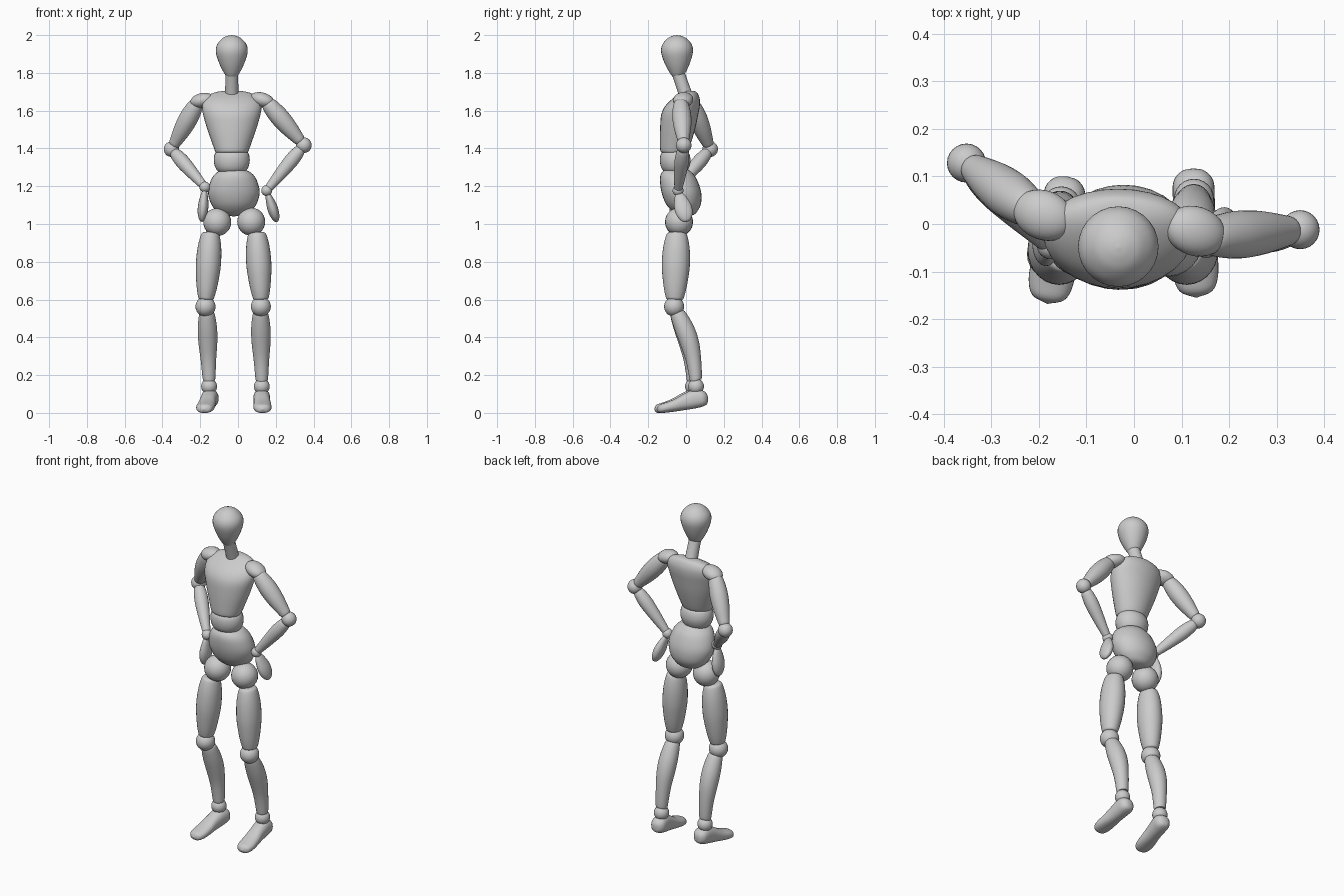
import bpy, bmesh, math
from mathutils import Vector as V

SEG = 28


def spline(keys, steps=5):
    """Catmull-Rom resampling of a list of tuples."""
    k = [V(p) for p in keys]
    k = [2 * k[0] - k[1]] + k + [2 * k[-1] - k[-2]]
    out = []
    for i in range(1, len(k) - 2):
        a, b, c, d = k[i - 1:i + 3]
        for s in range(steps):
            t = s / steps
            out.append(0.5 * (2 * b + (c - a) * t + (2 * a - 5 * b + 4 * c - d) * t * t
                              + (3 * b - a - 3 * c + d) * t ** 3))
    return out + [k[-2]]


def loft(name, rings, power=1.0):
    """Skin elliptical rings given as (centre, half axis u, half axis v)."""
    bm = bmesh.new()
    shape = lambda w: math.copysign(abs(w) ** power, w)
    loops = []
    for c, u, v in rings:
        loops.append([bm.verts.new(c + u * shape(math.cos(a)) + v * shape(math.sin(a)))
                      for a in (2 * math.pi * i / SEG for i in range(SEG))])
    for lo, hi in zip(loops, loops[1:]):
        for i in range(SEG):
            j = (i + 1) % SEG
            bm.faces.new((lo[i], lo[j], hi[j], hi[i]))
    bm.faces.new(loops[0][::-1])
    bm.faces.new(loops[-1])
    bmesh.ops.remove_doubles(bm, verts=bm.verts, dist=1e-4)
    bmesh.ops.recalc_face_normals(bm, faces=bm.faces)
    me = bpy.data.meshes.new(name)
    bm.to_mesh(me)
    bm.free()
    ob = bpy.data.objects.new(name, me)
    bpy.context.collection.objects.link(ob)
    return ob


def limb(name, p0, p1, profile, wide=(1, 0, 0), flat=1.0, bow=(0, 0, 0)):
    """Profile of (t, radius) turned about p0-p1; flat scales across 'wide'."""
    p0, p1, wide = V(p0), V(p1), V(wide)
    axis = (p1 - p0).normalized()
    u = (wide - axis * wide.dot(axis)).normalized()
    v = axis.cross(u)
    rings = []
    for t, r in [(p[0], max(p[1], 0)) for p in profile]:
        c = p0.lerp(p1, t) + V(bow) * math.sin(math.pi * min(max(t, 0), 1))
        rings.append((c, u * r, v * r * flat))
    return loft(name, rings)


def curve2(keys):
    return [(p.x, p.y) for p in spline([(t, r, 0) for t, r in keys])]


def oval(r):
    return [(0.5 - 0.5 * math.cos(a), r * math.sin(a))
            for a in (math.pi * i / 14 for i in range(15))]


def ball(name, c, r):
    bpy.ops.mesh.primitive_uv_sphere_add(segments=24, ring_count=14, radius=r, location=c)
    bpy.context.object.name = name


def body(name, cx, keys):
    """Horizontal rings (z, half width, y front, y back)."""
    rings = []
    for z, rx, y0, y1 in spline(keys, 4):
        rings.append((V((cx, (y0 + y1) / 2, z)), V((max(rx, 0), 0, 0)),
                      V((0, max(y1 - y0, 0) / 2, 0))))
    loft(name, rings)


# head and neck
limb("head", (-0.033, -0.043, 1.772), (-0.033, -0.05, 2.0),
     curve2([(0, 0), (0.02, 0.022), (0.12, 0.041), (0.35, 0.067), (0.6, 0.084),
             (0.78, 0.078), (0.92, 0.051), (0.98, 0.024), (1, 0)]))
limb("neck", (-0.033, 0.01, 1.65), (-0.033, -0.045, 1.81),
     [(0, 0.037), (0.3, 0.035), (0.7, 0.034), (1, 0.034)])

# chest, waist and pelvis
body("chest", -0.033, [(1.378, 0.083, -0.128, 0.0), (1.39, 0.09, -0.136, 0.012),
                       (1.44, 0.108, -0.138, 0.03), (1.51, 0.132, -0.137, 0.05),
                       (1.58, 0.152, -0.131, 0.065), (1.625, 0.158, -0.11, 0.073),
                       (1.66, 0.147, -0.075, 0.073), (1.687, 0.115, -0.035, 0.064),
                       (1.702, 0.065, -0.005, 0.05), (1.706, 0, 0.022, 0.022)])
body("waist", -0.033, [(1.262, 0, -0.055, -0.055), (1.268, 0.055, -0.1, -0.01),
                       (1.29, 0.082, -0.127, 0.012), (1.33, 0.095, -0.138, 0.024),
                       (1.37, 0.09, -0.133, 0.018), (1.388, 0.07, -0.11, 0),
                       (1.394, 0, -0.055, -0.055)])
body("pelvis", -0.022, [(1.04, 0, 0.0, 0.0), (1.048, 0.055, -0.04, 0.04),
                        (1.07, 0.093, -0.075, 0.062), (1.11, 0.122, -0.108, 0.08),
                        (1.17, 0.137, -0.13, 0.08), (1.235, 0.12, -0.138, 0.058),
                        (1.27, 0.093, -0.13, 0.033), (1.286, 0.06, -0.108, 0.01),
                        (1.291, 0, -0.05, -0.05)])

THIGH = curve2([(0, 0), (0.015, 0.035), (0.06, 0.05), (0.25, 0.063), (0.5, 0.066),
                (0.75, 0.057), (0.93, 0.045), (0.99, 0.034), (1, 0)])
SHIN = curve2([(0, 0), (0.01, 0.03), (0.06, 0.042), (0.25, 0.051), (0.45, 0.05),
               (0.7, 0.041), (0.95, 0.034), (1, 0.03)])
FOOT = [(0, 0.07, 0.075, 0.0), (0.02, 0.047, 0.098, 0.024), (0.1, 0.034, 0.118, 0.042),
        (0.25, 0.024, 0.126, 0.044), (0.45, 0.015, 0.104, 0.043), (0.65, 0.007, 0.074, 0.047),
        (0.83, 0.001, 0.055, 0.047), (0.95, 0.001, 0.043, 0.034), (1, 0.018, 0.022, 0)]

# legs: hip, thigh top, thigh end, knee, shin top, ankle, heel, toe
LEGS = {
    "left": ((-0.11, -0.037, 1.01), (-0.145, -0.048, 0.96), (-0.17, -0.06, 0.595),
             (-0.172, -0.063, 0.563), (-0.165, -0.05, 0.54), (-0.153, 0.037, 0.14),
             (-0.14, 0.1), (-0.182, -0.168)),
    "right": ((0.07, -0.037, 1.012), (0.1, -0.048, 0.96), (0.122, -0.06, 0.595),
              (0.121, -0.063, 0.563), (0.119, -0.05, 0.54), (0.126, 0.053, 0.14),
              (0.124, 0.117), (0.131, -0.155)),
}
for side, (hip, t0, t1, knee, s0, ankle, heel, toe) in LEGS.items():
    ball(side + "_hip", hip, 0.074)
    limb(side + "_thigh", t0, t1, THIGH, flat=1.12)
    ball(side + "_knee", knee, 0.053)
    limb(side + "_shin", s0, V(ankle) + V((0, 0, 0.03)), SHIN, bow=(0, 0.022, 0))
    ball(side + "_ankle", ankle, 0.042)
    a, b = V((*heel, 0)), V((*toe, 0))
    across = (b - a).normalized().cross(V((0, 0, 1)))
    rings = []
    for t, lo, hi, w in spline(FOOT, 4):
        rings.append((a.lerp(b, t) + V((0, 0, max(lo + hi, 0) / 2)),
                      across * max(w, 0), V((0, 0, max(hi - lo, 0) / 2))))
    loft(side + "_foot", rings, 0.85)

UPPER = curve2([(0, 0), (0.02, 0.026), (0.1, 0.041), (0.35, 0.05), (0.6, 0.047),
                (0.85, 0.036), (0.98, 0.026), (1, 0)])
FORE = curve2([(0, 0.026), (0.1, 0.034), (0.3, 0.038), (0.6, 0.032), (0.9, 0.023), (1, 0.02)])
HAND = curve2([(0, 0), (0.03, 0.017), (0.2, 0.033), (0.5, 0.046), (0.75, 0.042),
               (0.93, 0.024), (1, 0)])

# arms: shoulder inner/outer, upper arm top, elbow, wrist, fingertip
ARMS = {
    "left": ((-0.13, -0.005, 1.668), (-0.25, 0.042, 1.64), (-0.212, 0.026, 1.65),
             (-0.352, 0.128, 1.396), (-0.175, -0.045, 1.195), (-0.192, -0.04, 1.01)),
    "right": ((0.068, 0.005, 1.675), (0.19, -0.035, 1.638), (0.148, -0.028, 1.65),
              (0.349, -0.012, 1.417), (0.152, -0.042, 1.177), (0.207, 0.006, 1.01)),
}
for side, (s0, s1, top, elbow, wrist, tip) in ARMS.items():
    limb(side + "_shoulder", s0, s1, oval(0.052), wide=(0, 1, 0), flat=0.75)
    limb(side + "_upper_arm", top, V(elbow).lerp(V(top), 0.07), UPPER, wide=(0, 1, 0))
    ball(side + "_elbow", elbow, 0.041)
    limb(side + "_forearm", V(elbow).lerp(V(wrist), 0.08), wrist, FORE, wide=(0, 1, 0))
    ball(side + "_wrist", wrist, 0.029)
    limb(side + "_hand", V(wrist).lerp(V(tip), 0.06), tip, HAND, wide=(0, 1, 0), flat=0.6)

# smooth shading
bpy.ops.object.select_all(action='SELECT')
bpy.context.view_layer.objects.active = bpy.data.objects["head"]
bpy.ops.object.shade_smooth_by_angle(angle=math.radians(50))
